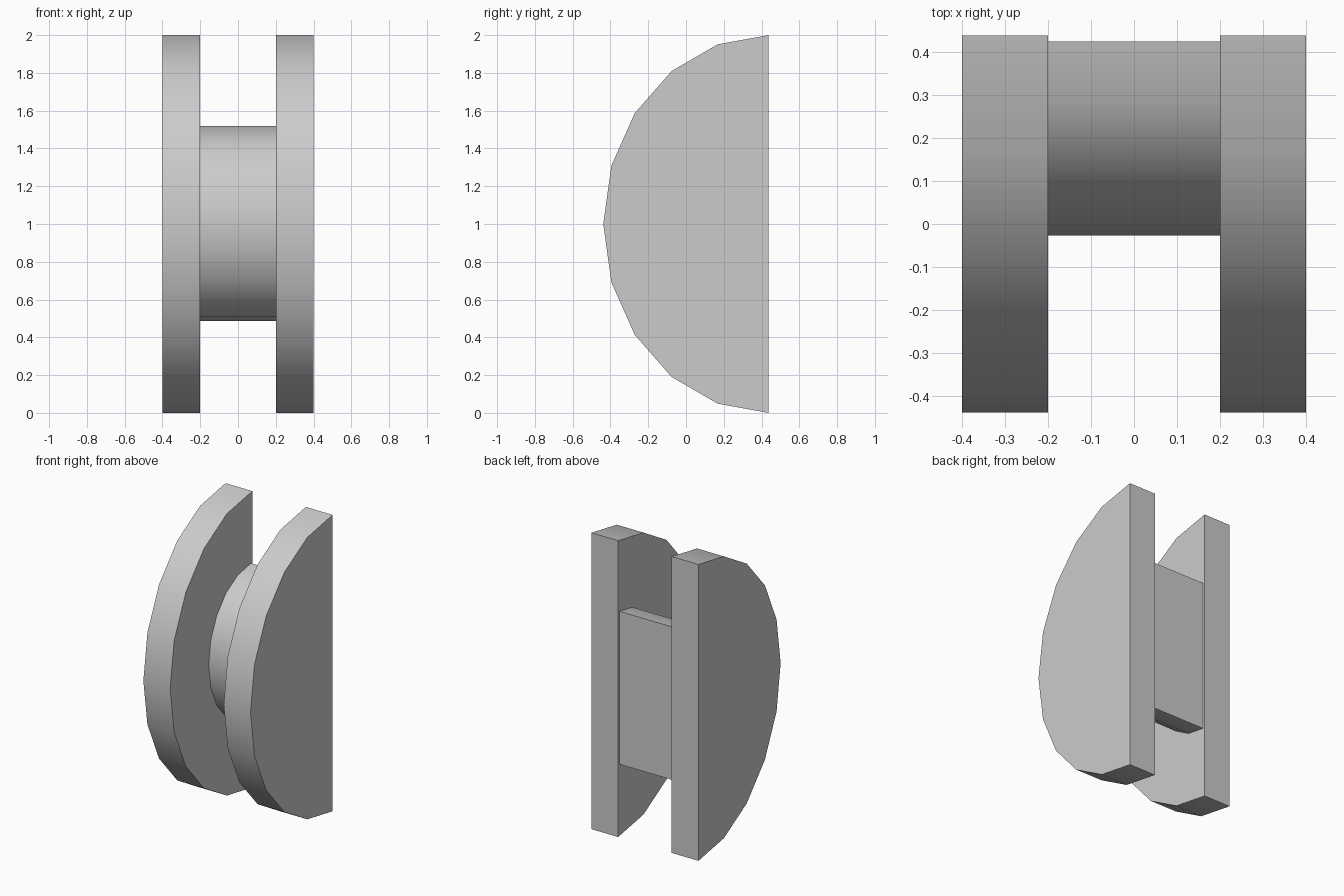
import bpy, bmesh, math

if "Cube" in bpy.data.objects:
    bpy.data.objects.remove(bpy.data.objects["Cube"])

SEGMENTS = 10  # facets around each half ellipse


def half_disc(name, x0, x1, back_y, centre_z, ry, rz):
    """Half-elliptic slab, flat at the back, extruded along x."""
    bm = bmesh.new()
    profile = []
    for i in range(SEGMENTS + 1):
        a = math.pi * i / SEGMENTS
        profile.append(bm.verts.new((x0, back_y - ry * math.sin(a),
                                     centre_z + rz * math.cos(a))))
    face = bm.faces.new(profile)
    ext = bmesh.ops.extrude_face_region(bm, geom=[face])
    moved = [v for v in ext["geom"] if isinstance(v, bmesh.types.BMVert)]
    bmesh.ops.translate(bm, vec=(x1 - x0, 0, 0), verts=moved)
    bmesh.ops.recalc_face_normals(bm, faces=bm.faces)
    mesh = bpy.data.meshes.new(name)
    bm.to_mesh(mesh)
    bm.free()
    obj = bpy.data.objects.new(name, mesh)
    bpy.context.collection.objects.link(obj)
    # Smooth rim, sharp flat sides
    bpy.ops.object.select_all(action='DESELECT')
    obj.select_set(True)
    bpy.context.view_layer.objects.active = obj
    bpy.ops.object.shade_smooth_by_angle(angle=math.radians(35))
    return obj


# Two outer flanges
for side, x in (("left", -0.4), ("right", 0.2)):
    half_disc(side + "_flange", x, x + 0.2, 0.438, 1.0, 0.876, 1.0)

# Smaller hub joining them, slightly recessed at the back
half_disc("hub", -0.2, 0.2, 0.424, 1.002, 0.451, 0.516)
